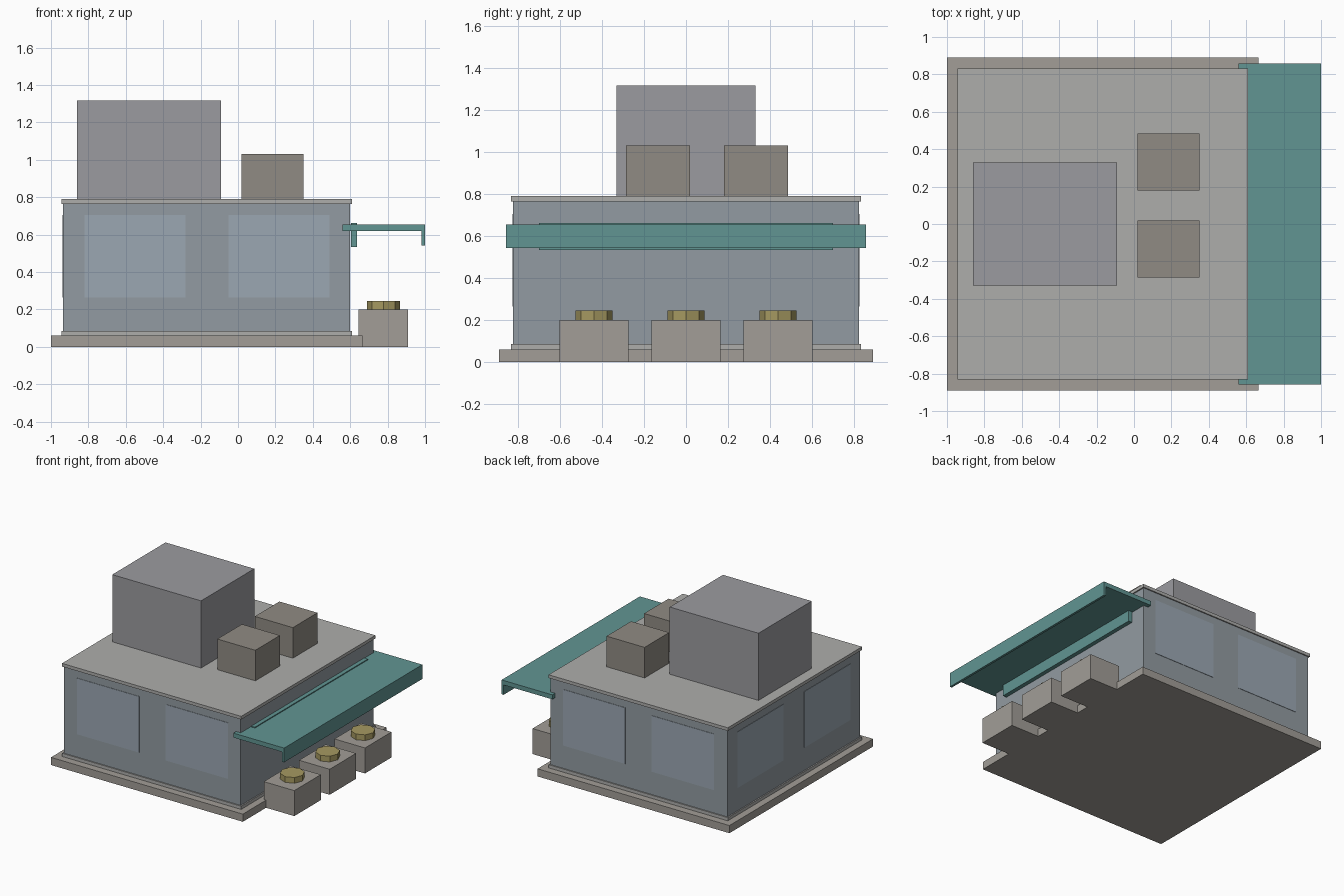
import bpy
import bmesh
from mathutils import Matrix

if "Cube" in bpy.data.objects:
    bpy.data.objects.remove(bpy.data.objects["Cube"])


def material(name, rgb):
    m = bpy.data.materials.new(name)
    m.diffuse_color = (*rgb, 1)
    m.use_nodes = True
    m.node_tree.nodes["Principled BSDF"].inputs["Base Color"].default_value = m.diffuse_color
    return m


wall_mat = material("wall_blue_grey", (0.29, 0.33, 0.36))
glass_mat = material("window_glass", (0.33, 0.39, 0.45))
teal_mat = material("awning_teal", (0.12, 0.30, 0.29))
stone_mat = material("warm_stone", (0.36, 0.34, 0.31))
roof_mat = material("roof_grey", (0.42, 0.42, 0.41))
unit_mat = material("rooftop_unit", (0.33, 0.33, 0.35))
vent_mat = material("rooftop_vent", (0.28, 0.26, 0.23))
brass_mat = material("seat_brass", (0.38, 0.32, 0.12))


def finish(name, bm, mat):
    me = bpy.data.meshes.new(name)
    bm.to_mesh(me)
    bm.free()
    me.materials.append(mat)
    ob = bpy.data.objects.new(name, me)
    bpy.context.collection.objects.link(ob)
    return ob


def box(name, x, y, z, mat):
    """Box from (min, max) ranges on each axis."""
    bm = bmesh.new()
    size = [b - a for a, b in (x, y, z)]
    mid = [(a + b) / 2 for a, b in (x, y, z)]
    bmesh.ops.create_cube(bm, size=1, matrix=Matrix.Translation(mid) @ Matrix.Diagonal((*size, 1)))
    return finish(name, bm, mat)


def prism(name, center, radius, height, sides, mat):
    bm = bmesh.new()
    bmesh.ops.create_cone(bm, cap_ends=True, segments=sides, radius1=radius, radius2=radius,
                          depth=height, matrix=Matrix.Translation(center))
    return finish(name, bm, mat)


# Building shell
box("foundation", (-1.0, 0.665), (-0.89, 0.89), (0, 0.06), stone_mat)
box("plinth", (-0.945, 0.61), (-0.832, 0.832), (0.06, 0.085), roof_mat)
box("walls", (-0.935, 0.60), (-0.823, 0.823), (0.085, 0.765), wall_mat)
box("roof_slab", (-0.945, 0.61), (-0.832, 0.832), (0.765, 0.79), roof_mat)

# Window panels, almost flush with the front, back and left walls
win_z = (0.265, 0.705)
for i, x in enumerate([(-0.82, -0.28), (-0.05, 0.49)]):
    box(f"front_window_{i}", x, (-0.826, -0.815), win_z, glass_mat)
    box(f"back_window_{i}", x, (0.815, 0.826), win_z, glass_mat)
for i, y in enumerate([(-0.70, -0.13), (0.13, 0.70)]):
    box(f"left_window_{i}", (-0.938, -0.927), y, win_z, glass_mat)

# Rooftop boxes
box("rooftop_unit", (-0.86, -0.09), (-0.33, 0.33), (0.79, 1.317), unit_mat)
for i, y in enumerate([(-0.285, 0.02), (0.18, 0.485)]):
    box(f"rooftop_vent_{i}", (0.02, 0.35), y, (0.79, 1.03), vent_mat)

# Awning with hanging lip and wall rail
box("awning", (0.56, 1.0), (-0.857, 0.857), (0.62, 0.655), teal_mat)
box("awning_lip", (0.982, 1.0), (-0.857, 0.857), (0.543, 0.62), teal_mat)
box("awning_rail", (0.605, 0.637), (-0.70, 0.70), (0.533, 0.662), teal_mat)

# Three stools with octagonal tops
for i, y in enumerate([-0.438, 0, 0.438]):
    box(f"stool_block_{i}", (0.645, 0.91), (y - 0.164, y + 0.164), (0, 0.2), stone_mat)
    prism(f"stool_top_{i}", (0.778, y, 0.2225), 0.088, 0.045, 8, brass_mat)
